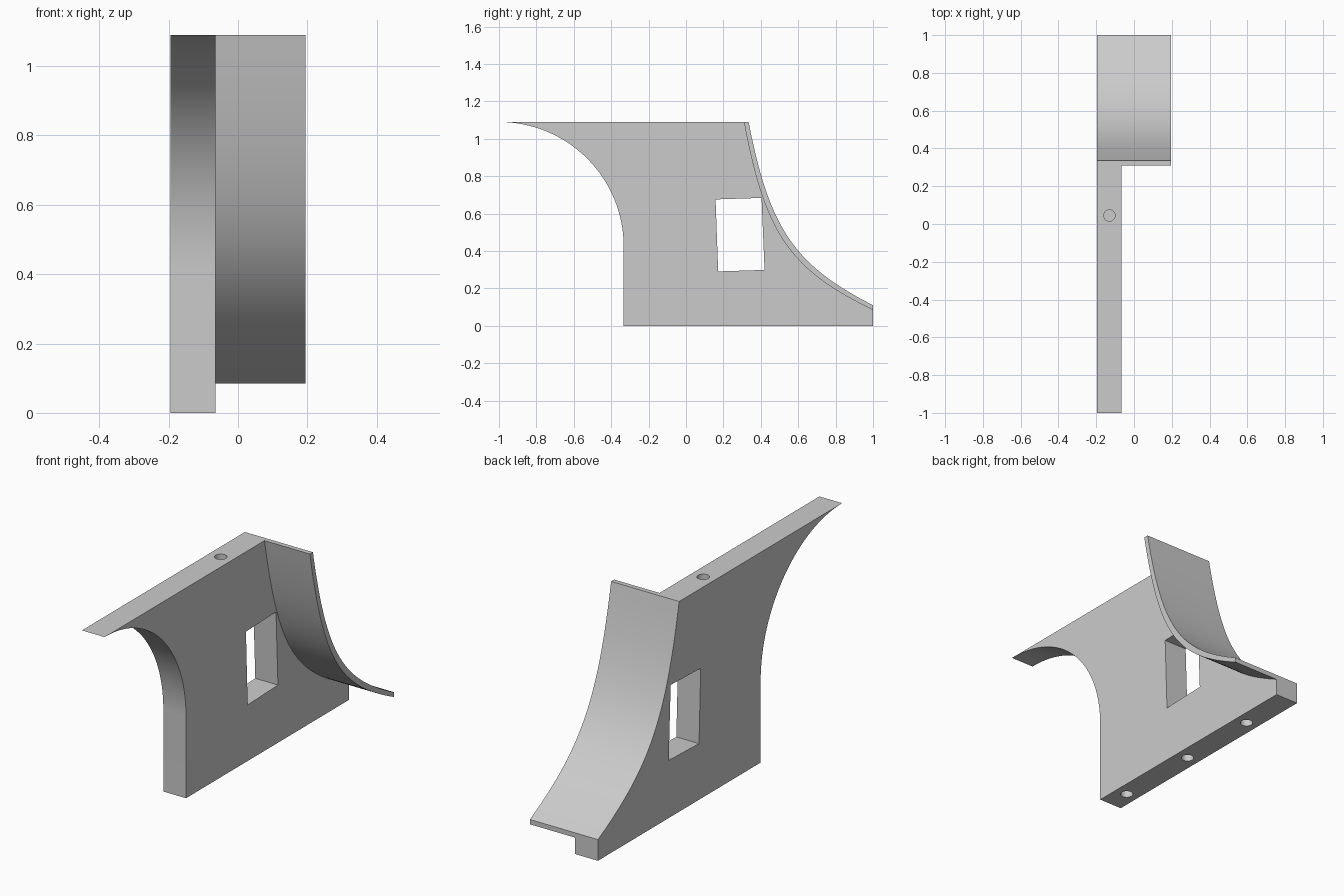
import bpy, bmesh
from math import cos, sin, pi
from mathutils import Vector
from mathutils.geometry import interpolate_bezier

if "Cube" in bpy.data.objects:
    bpy.data.objects.remove(bpy.data.objects["Cube"])

grey = bpy.data.materials.new("plain grey")
grey.use_nodes = True
grey.diffuse_color = (0.6, 0.6, 0.6, 1)
grey.node_tree.nodes["Principled BSDF"].inputs["Base Color"].default_value = (0.6, 0.6, 0.6, 1)

TOP = 1.09
X_OUT, X_WEB, X_FLANGE = -0.195, -0.065, 0.195


def plate(name, outline, x0, x1):
    """Extrude a (y, z) outline from x0 to x1."""
    bm = bmesh.new()
    face = bm.faces.new([bm.verts.new((x0, y, z)) for y, z in outline])
    new = bmesh.ops.extrude_face_region(bm, geom=[face])["geom"]
    moved = [v for v in new if isinstance(v, bmesh.types.BMVert)]
    bmesh.ops.translate(bm, verts=moved, vec=(x1 - x0, 0, 0))
    bmesh.ops.recalc_face_normals(bm, faces=bm.faces)
    mesh = bpy.data.meshes.new(name)
    bm.to_mesh(mesh)
    bm.free()
    mesh.materials.append(grey)
    obj = bpy.data.objects.new(name, mesh)
    bpy.context.collection.objects.link(obj)
    return obj


def hole_cutter(y, z, depth=0.2):
    """Cylinder centred on a face, so that half of it sinks in."""
    bpy.ops.mesh.primitive_cylinder_add(
        vertices=32, radius=0.03, depth=depth, location=((X_OUT + X_WEB) / 2, y, z))
    obj = bpy.context.object
    obj.data.materials.append(grey)
    return obj


def sweep(start, handle_a, handle_b, end):
    pts = interpolate_bezier(*[Vector((y, z, 0)) for y, z in (start, handle_a, handle_b, end)], 40)
    return [(p.x, p.y) for p in pts]


# Outer and inner lines of the curved flange, from top to tail
outer = sweep((0.335, TOP), (0.445, 0.521), (0.578, 0.325), (1, 0.11))
inner = sweep((0.31, TOP), (0.42, 0.496), (0.553, 0.3), (1, 0.085))

# Upright web with the concave front
radius = 0.667
arc = [(-1 + radius * sin(a), TOP - radius + radius * cos(a))
       for a in (pi / 2 * i / 32 for i in range(33))]
web = plate("web", [(-0.333, 0), (1, 0)] + outer[::-1] + arc, X_OUT, X_WEB)

# Side flange following the back curve
flange = plate("curved_flange", outer + inner[::-1], X_WEB, X_FLANGE)

# Window and screw holes
window = [(0.158, 0.676), (0.404, 0.684), (0.42, 0.299), (0.172, 0.291)]
cutters = [plate("window_cutter", window, X_OUT - 0.1, X_WEB + 0.1), hole_cutter(0.045, TOP)]
cutters += [hole_cutter(y, 0) for y in (-0.21, 0.25, 0.695)]
for cutter in cutters:
    cutter.hide_render = True
    cut = web.modifiers.new("cut", "BOOLEAN")
    cut.operation = "DIFFERENCE"
    cut.solver = "EXACT"
    cut.object = cutter
bpy.context.view_layer.update()
result = bpy.data.meshes.new_from_object(web.evaluated_get(bpy.context.evaluated_depsgraph_get()))
web.modifiers.clear()
web.data = result
for cutter in cutters:
    bpy.data.objects.remove(cutter)

# Smooth curves, sharp edges
bpy.ops.object.select_all(action="DESELECT")
for obj in (web, flange):
    obj.select_set(True)
bpy.context.view_layer.objects.active = web
bpy.ops.object.shade_smooth_by_angle(angle=pi / 6)
